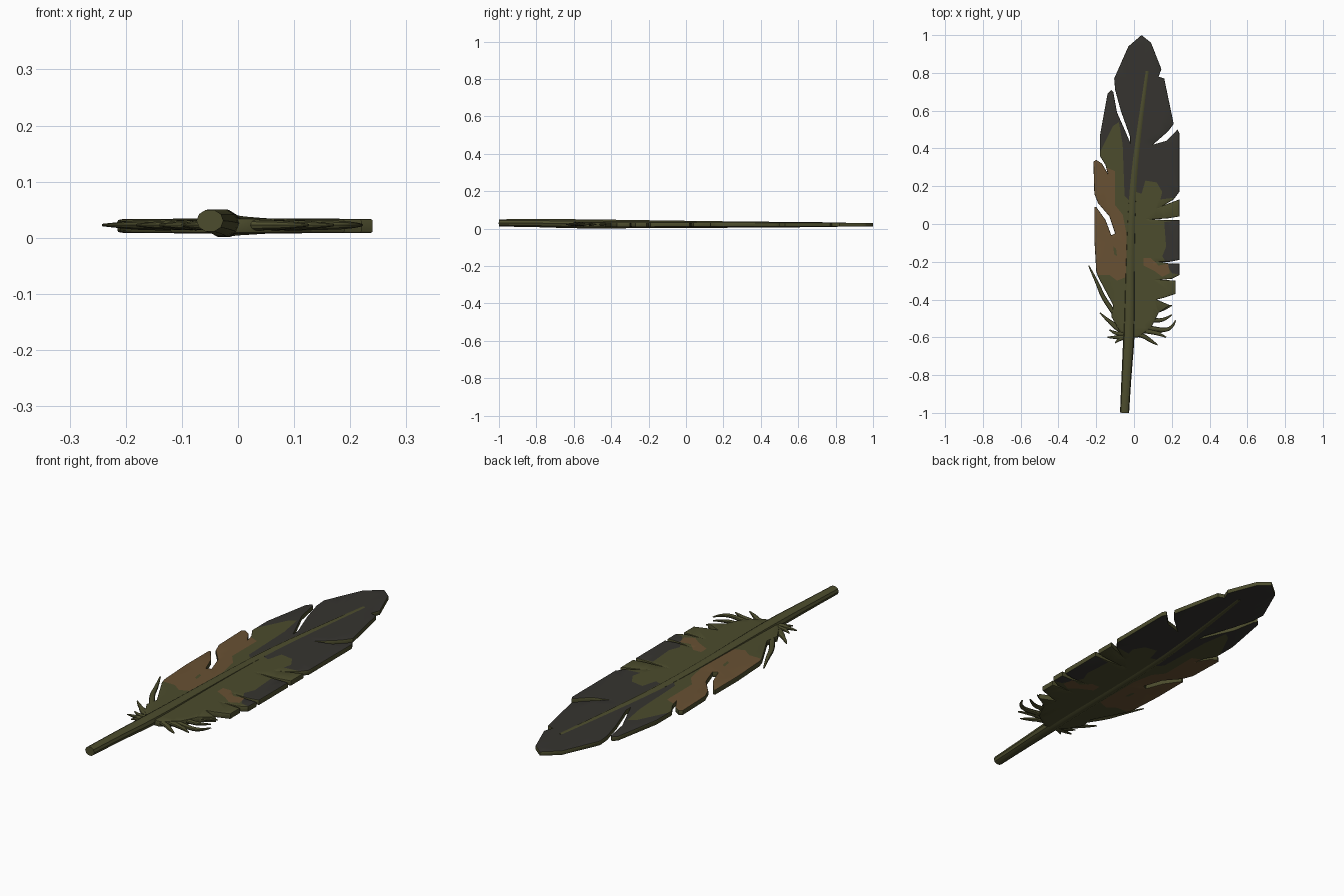
import bpy
import bmesh
from mathutils import Vector
from mathutils.geometry import intersect_point_tri_2d, tessellate_polygon

if "Cube" in bpy.data.objects:
    bpy.data.objects.remove(bpy.data.objects["Cube"], do_unlink=True)

MID = 0.021      # height of the vane's middle plane
HALF = 0.013     # half thickness of the vane


def material(name, colour):
    mat = bpy.data.materials.new(name)
    mat.use_nodes = True
    mat.diffuse_color = (*colour, 1)
    mat.node_tree.nodes["Principled BSDF"].inputs["Base Color"].default_value = (*colour, 1)
    return mat


charcoal = material("charcoal", (0.036, 0.034, 0.029))
olive = material("olive", (0.072, 0.072, 0.026))
brown = material("brown", (0.14, 0.082, 0.033))
CHARCOAL, OLIVE, BROWN = range(3)


def points(pairs):
    """Plan coordinates, given in hundredths of a unit."""
    return [Vector((x / 100, y / 100, 0)) for x, y in pairs]


def finish(name, mesh, mats):
    for mat in mats:
        mesh.materials.append(mat)
    obj = bpy.data.objects.new(name, mesh)
    bpy.context.collection.objects.link(obj)
    bpy.ops.object.select_all(action='DESELECT')
    obj.select_set(True)
    bpy.context.view_layer.objects.active = obj
    bpy.ops.object.shade_smooth_by_angle(angle=0.6)
    return obj


def tapered_tube(name, path, radii, flatten=1.0):
    """Smooth round tube through a few control points, capped at both ends."""
    curve = bpy.data.curves.new(name + "_path", 'CURVE')
    curve.dimensions = '3D'
    curve.bevel_depth = 1
    curve.bevel_resolution = 3
    curve.use_fill_caps = True
    spline = curve.splines.new('NURBS')
    spline.points.add(len(path) - 1)
    for point, co, radius in zip(spline.points, path, radii):
        point.co = (*co, 1)
        point.radius = radius
    spline.order_u = 3
    spline.use_endpoint_u = True
    spline.resolution_u = 6
    helper = bpy.data.objects.new(name + "_helper", curve)
    bpy.context.collection.objects.link(helper)
    graph = bpy.context.evaluated_depsgraph_get()
    mesh = bpy.data.meshes.new_from_object(helper.evaluated_get(graph))
    bpy.data.objects.remove(helper, do_unlink=True)
    mesh.materials.clear()
    for vert in mesh.vertices:
        vert.co.z = MID + (vert.co.z - MID) * flatten
    return finish(name, mesh, [olive])


# Vane outline: left edge from quill to tip, then right edge back down
left_edge = points([
    (-3, -60), (-8, -56), (-12, -49), (-11, -43), (-19, -28), (-20, -25),
    (-21, -8), (-21, 9), (-20, 9), (-15, 2), (-12, -6), (-10, -5), (-13, 4),
    (-19, 11), (-21, 16), (-21.5, 33), (-20, 34), (-17, 32), (-14, 27),
    (-15, 31), (-18, 36), (-18, 47), (-14, 69), (-12, 71), (-11, 70),
    (-9, 59), (-5, 50), (-2, 43), (-2, 46), (-7, 60), (-10, 71), (-10.5, 77),
    (-3, 94)])
right_edge = points([
    (4, 100), (9, 96), (14.5, 82), (13, 78), (16, 77), (21, 53), (18, 49),
    (10, 42), (17, 44), (23, 50), (24, 48), (24, 17), (21, 13), (16, 10),
    (24, 13), (24, 4), (18, 3), (11, 2.5), (17, 2), (24, 2), (24, -19),
    (19, -20), (14, -20), (19, -21), (24, -21), (24, -27), (20, -29),
    (15, -29.5), (22, -30), (22, -37), (16, -39), (12, -40), (19, -43),
    (13, -47), (9, -55), (2, -60)])

# Painted patches, later ones over earlier ones
patches = [
    (OLIVE, points([(-11, 52), (-8, 54), (-6, 42), (-5, 15), (-2, 12),
                    (-2, -62), (-30, -62), (-30, 34), (-19, 36)])),
    (OLIVE, points([(-2, 18), (4, 16), (6, 23), (12, 22), (15, 17), (14, 13),
                    (30, 15), (30, 3), (16, 1), (17, -12), (15, -17),
                    (20, -26), (30, -28), (30, -62), (-2, -62)])),
    (BROWN, points([(-30, 36), (-19, 35.5), (-15, 30), (-10, 28), (-10, 10),
                    (-6, 5), (-4, -5), (-4, -28), (-9, -30), (-13, -27),
                    (-20, -27), (-30, -24)])),
    (BROWN, points([(5, -18), (9, -18), (13, -22), (18, -21), (19, -26),
                    (15, -28), (11, -25), (5, -22)])),
    (OLIVE, points([(-11, -12), (-9.5, -13), (-9, -17), (-10.5, -16)])),
]


def inside(co, outline, triangles):
    return any(intersect_point_tri_2d(co.xy, *(outline[i].xy for i in tri))
               for tri in triangles)


def build_vane():
    bm = bmesh.new()
    face = bm.faces.new([bm.verts.new((p.x, p.y, MID - HALF))
                         for p in left_edge + right_edge])
    grown = bmesh.ops.extrude_face_region(bm, geom=[face])["geom"]
    top = [v for v in grown if isinstance(v, bmesh.types.BMVert)]
    bmesh.ops.translate(bm, verts=top, vec=(0, 0, 2 * HALF))
    bmesh.ops.recalc_face_normals(bm, faces=bm.faces)
    # Soften the rim
    rims = [e for e in bm.edges
            if abs(e.verts[0].co.z - e.verts[1].co.z) < HALF]
    bmesh.ops.bevel(bm, geom=rims, offset=0.004, segments=2, profile=0.5,
                    affect='EDGES', clamp_overlap=True)
    bmesh.ops.triangulate(bm, faces=bm.faces)
    # Cut the faces along every patch border
    for _, outline in patches:
        for a, b in zip(outline, outline[1:] + outline[:1]):
            along = b - a
            bmesh.ops.bisect_plane(
                bm, geom=bm.verts[:] + bm.edges[:] + bm.faces[:], dist=1e-5,
                plane_co=a, plane_no=Vector((along.y, -along.x, 0)).normalized())
    # Olive rim, patched faces above and below
    bm.normal_update()
    shapes = [(c, o, tessellate_polygon([o])) for c, o in patches]
    for face in bm.faces:
        if abs(face.normal.z) < 0.8:
            face.material_index = OLIVE
            continue
        centre = face.calc_center_median()
        for colour, outline, triangles in shapes:
            if inside(centre, outline, triangles):
                face.material_index = colour
    # Thin the vane toward the tip
    for vert in bm.verts:
        vert.co.z = MID + (vert.co.z - MID) * (0.92 - 0.16 * vert.co.y)
    mesh = bpy.data.meshes.new("vane")
    bm.to_mesh(mesh)
    bm.free()
    finish("vane", mesh, [charcoal, olive, brown])


build_vane()

# Shaft: bare quill at the front, thinning to the tip
shaft_path = points([(-5, -100), (-4, -80), (-2.5, -58), (-2, -20), (-1, 15),
                     (2, 45), (7, 81)])
heights = (0.032, 0.031, 0.026, 0.024, 0.022, 0.021, 0.021)
for co, height in zip(shaft_path, heights):
    co.z = height
tapered_tube("shaft", shaft_path,
             (0.024, 0.026, 0.031, 0.026, 0.022, 0.019, 0.015), flatten=0.85)

# Loose downy barbs near the quill: root, bend, tip
barbs = {
    "left": [((-7, -52), (-16, -40), (-19, -32), (-24, -22)),
             ((-3, -57), (-9, -54), (-14, -51), (-18, -47)),
             ((-3, -58), (-8, -56), (-12, -53), (-15, -50)),
             ((-2, -58), (-6, -58), (-10, -58), (-13, -56)),
             ((-2, -59), (-6, -60), (-10, -60), (-14, -60)),
             ((-2, -59), (-5, -60), (-8, -61), (-10, -63))],
    "right": [((6, -47), (11, -46), (16, -45), (20, -43)),
              ((5, -51), (10, -51), (16, -51), (20, -48)),
              ((4, -54), (12, -56), (20, -56), (22, -51)),
              ((2, -56), (8, -57), (13, -58), (17, -60)),
              ((0, -58), (5, -59), (9, -62), (12.5, -64)),
              ((2, -55), (7, -56), (12, -58), (15, -57))],
}
for side, group in barbs.items():
    for number, barb in enumerate(group, 1):
        path = points(barb)
        for co in path:
            co.z = MID + 0.002
        tapered_tube(f"{side}_barb_{number}", path,
                     (0.014, 0.012, 0.010, 0.003), flatten=0.8)
